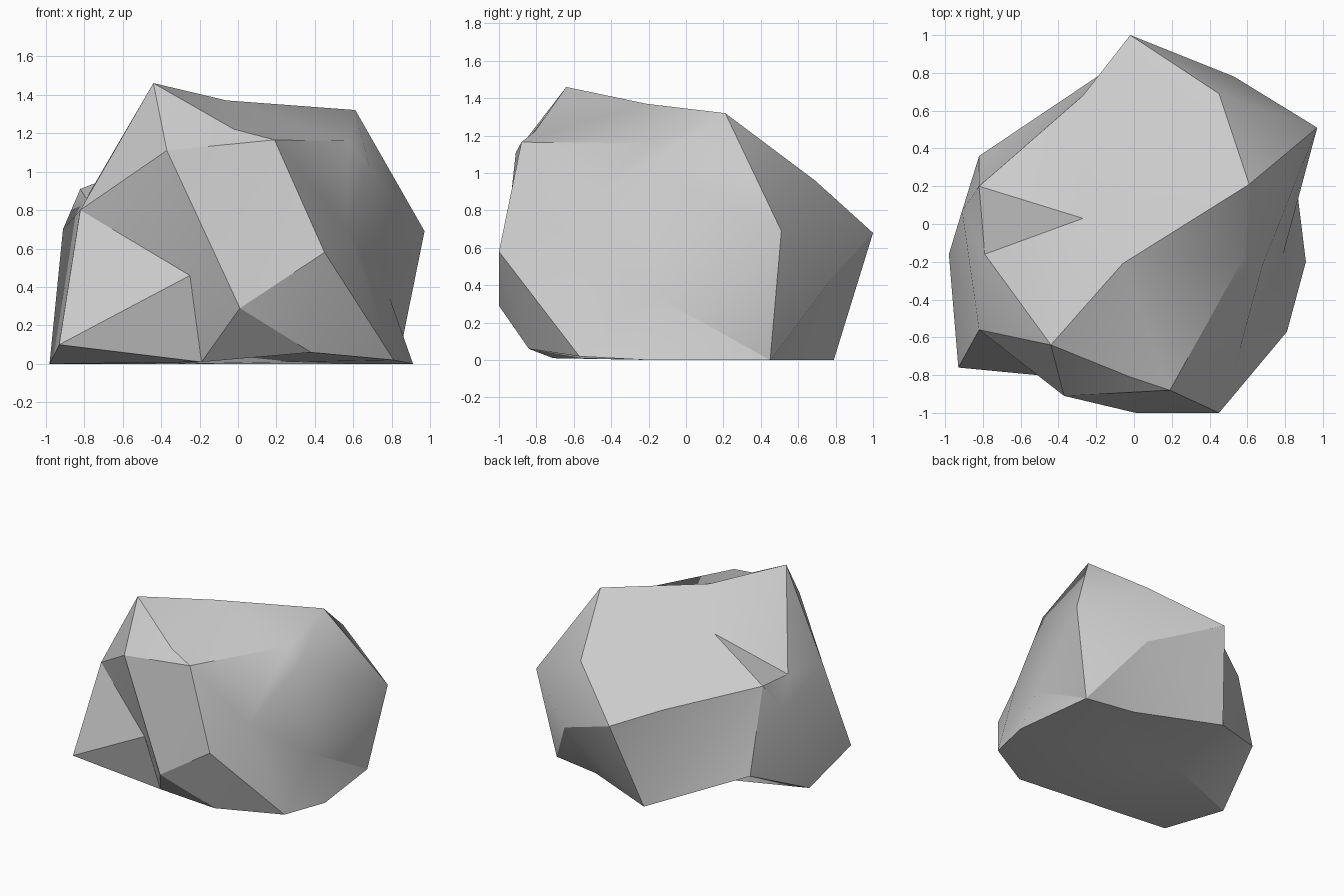
import bpy
import bmesh
from math import radians
from mathutils import Vector

cube = bpy.data.objects.get("Cube")
if cube:
    bpy.data.objects.remove(cube, do_unlink=True)

# Corners of the sloping crown
crown = {
    "peak": (-.44, -.64, 1.46), "ridge": (-.06, -.21, 1.37), "summit": (.61, .21, 1.32),
    "brow": (-.02, -.81, 1.22), "front_rim": (.19, -.88, 1.165), "left_rim": (.58, -.18, 1.16),
    "left_chip": (.68, -.22, 1.03), "front_lip": (-.37, -.91, 1.11),
    "back_slope": (.45, .69, .96), "back_tip": (-.02, 1, .68), "back_rim": (-.27, .68, .755),
    "right_rim": (-.82, .2, .91), "right_step": (-.79, -.16, .86),
}

# Corners around the middle
waist = {
    "left_tip": (.97, .51, .69), "back_knee": (.53, .78, .44),
    "front_knee": (.45, -1, .58), "front_chin": (.01, -1, .29),
    "right_shoulder": (-.82, -.56, .8), "right_bump": (-.91, .07, .7),
    "right_toe": (-.93, -.76, .1), "right_heel": (-.82, .36, .25),
}

# Corners of the foot
foot = {
    "foot_right": (-.98, -.16, 0), "foot_front": (-.19, -.71, .01), "foot_mid": (.38, -.84, .06),
    "foot_corner": (.81, -.57, .02), "foot_left": (.91, -.2, 0), "foot_back_left": (.83, .45, 0),
    "foot_back_mid": (.435, .52, 0), "foot_back": (-.18, .79, 0),
}

# Deepest points of the chipped hollows
hollows = {
    "top_dent": (-.27, .03, 1.12), "front_dent": (-.25, -.825, .46),
    "corner_dent": (.56, -.665, .71), "left_dent": (.79, -.16, .34),
    "under_dent": (-.32, .1, 0),
}

bm = bmesh.new()
corner = {}
for group in (crown, waist, foot, hollows):
    for name, place in group.items():
        corner[name] = bm.verts.new(Vector(place))


def fan(centre, rim, closed=False):
    """Spread triangles from one corner across a chain of neighbours."""
    names = rim.split()
    if closed:
        names.append(names[0])
    for first, second in zip(names, names[1:]):
        bm.faces.new((corner[centre], corner[first], corner[second]))


# Broad top slope and the crown's front edge
fan("top_dent", "right_step peak ridge summit back_slope back_tip back_rim right_rim", True)
fan("brow", "peak ridge front_rim front_lip", True)
fan("left_rim", "front_rim ridge summit left_chip corner_dent", True)

# Right side
fan("right_bump", "right_step right_rim right_heel foot_right right_shoulder", True)
fan("right_shoulder", "right_step peak front_lip front_dent right_toe foot_right")

# Front
fan("front_dent", "right_toe foot_front front_chin front_lip")
fan("front_knee", "corner_dent front_rim front_chin foot_mid foot_corner", True)
fan("front_chin", "front_lip front_rim")
fan("front_chin", "foot_mid foot_front")

# Left side
fan("left_dent", "left_tip left_chip corner_dent foot_corner foot_left foot_back_left", True)
fan("left_tip", "left_chip summit back_slope back_knee foot_back_left")

# Back
fan("foot_back", "right_heel right_rim back_rim back_tip back_knee foot_back_mid")
fan("back_knee", "back_slope back_tip")
fan("back_knee", "foot_back_mid foot_back_left")

# Underside
fan("under_dent", "foot_back right_heel foot_right foot_front foot_mid foot_corner "
    "foot_left foot_back_left foot_back_mid", True)
fan("foot_right", "right_toe foot_front")

bmesh.ops.recalc_face_normals(bm, faces=bm.faces[:])
mesh = bpy.data.meshes.new("boulder")
bm.to_mesh(mesh)
bm.free()

# Plain stone colour
stone = bpy.data.materials.new("stone grey")
stone.use_nodes = True
grey = (.6, .6, .6, 1)
stone.diffuse_color = grey
shader = next(n for n in stone.node_tree.nodes if n.type == "BSDF_PRINCIPLED")
shader.inputs["Base Color"].default_value = grey
mesh.materials.append(stone)

boulder = bpy.data.objects.new("boulder", mesh)
bpy.context.collection.objects.link(boulder)
for other in bpy.context.selected_objects:
    other.select_set(False)
boulder.select_set(True)
bpy.context.view_layer.objects.active = boulder
bpy.ops.object.shade_smooth_by_angle(angle=radians(30))
